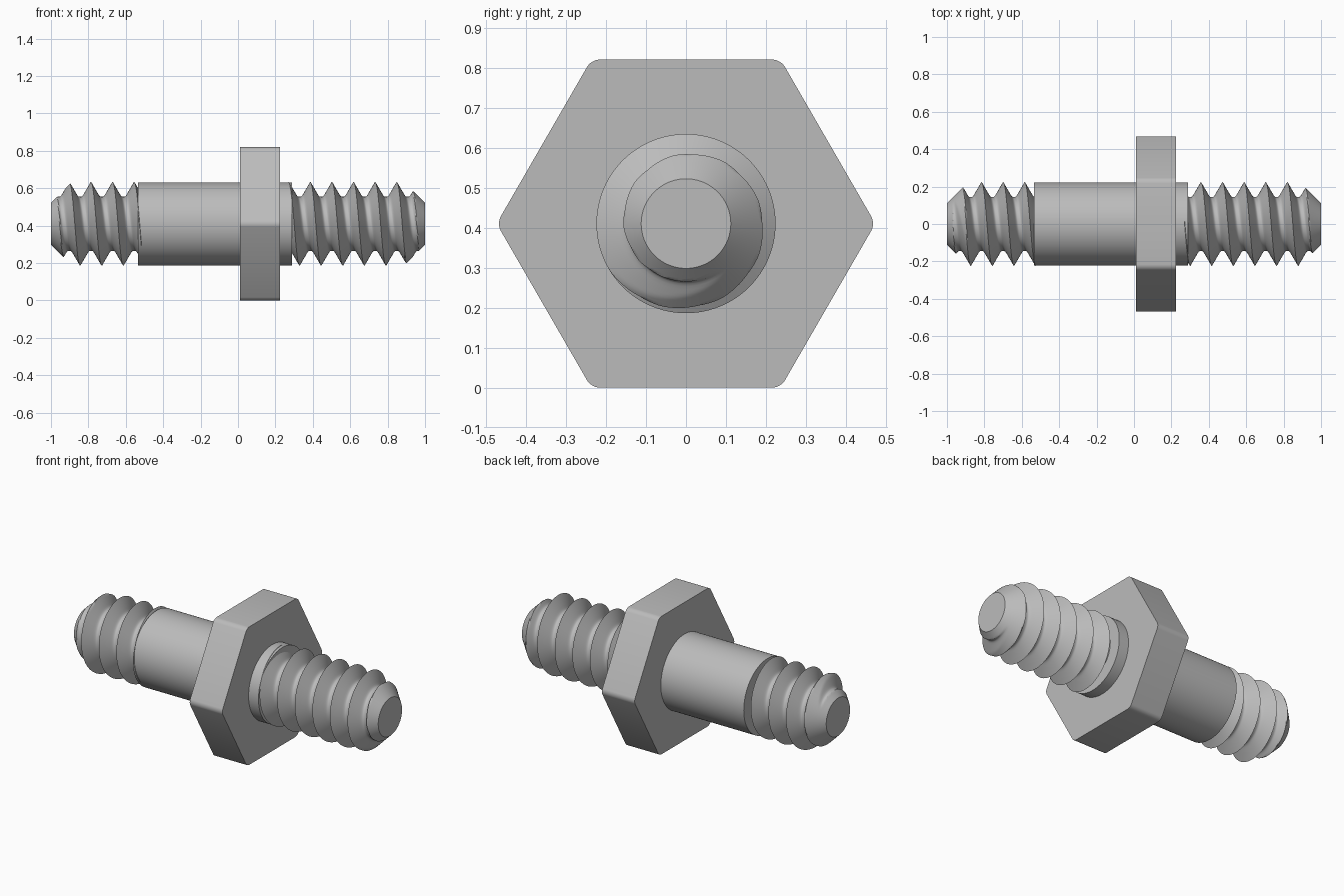
import bpy, bmesh, math
from mathutils import Matrix

cube = bpy.data.objects.get("Cube")
if cube:
    bpy.data.objects.remove(cube)

AXIS_Z = 0.41
PITCH = 0.1155
CREST, ROOT, TIP = 0.224, 0.145, 0.112
SEGS, STEPS = 96, 24

steel = bpy.data.materials.new("steel grey")
steel.use_nodes = True
steel.diffuse_color = (0.5, 0.5, 0.5, 1)
steel.node_tree.nodes["Principled BSDF"].inputs["Base Color"].default_value = (0.5, 0.5, 0.5, 1)


def finish(name, bm, angle=32):
    bmesh.ops.recalc_face_normals(bm, faces=bm.faces)
    mesh = bpy.data.meshes.new(name)
    bm.to_mesh(mesh)
    bm.free()
    mesh.materials.append(steel)
    obj = bpy.data.objects.new(name, mesh)
    obj.location.z = AXIS_Z
    bpy.context.collection.objects.link(obj)
    bpy.ops.object.select_all(action='DESELECT')
    obj.select_set(True)
    bpy.context.view_layer.objects.active = obj
    bpy.ops.object.shade_smooth_by_angle(angle=math.radians(angle))
    return obj


def prism(bm, radius, x0, x1, sides):
    # Capped prism lying along x, with a corner pointing to +y
    ring = [bm.verts.new((x0, radius * math.cos(a), radius * math.sin(a)))
            for a in (math.tau * i / sides for i in range(sides))]
    base = bm.faces.new(ring)
    ext = bmesh.ops.extrude_face_region(bm, geom=[base], use_keep_orig=True)
    moved = [g for g in ext["geom"] if isinstance(g, bmesh.types.BMVert)]
    bmesh.ops.translate(bm, verts=moved, vec=(x1 - x0, 0, 0))


def thread_radius(dist):
    # Straight flanks running into a rounded root
    flank = CREST - 1.75 * dist
    blend = 0.012
    h = max(blend - abs(flank - ROOT), 0) / blend
    return max(flank, ROOT) + h * h * blend / 4


def thread(name, inner, outer, crest_x):
    # Right-handed helix; crest_x is a crest position at the +y side
    lo, hi = min(inner, outer), max(inner, outer)
    first = math.floor((lo - crest_x) / PITCH) - 2
    last = math.ceil((hi - crest_x) / PITCH) + 2
    bm = bmesh.new()
    rows = []
    for i in range(first * STEPS, last * STEPS + 1):
        row = []
        for j in range(SEGS + 1):
            turn = j / SEGS
            x = min(max(crest_x + PITCH * (i / STEPS + turn), lo), hi)
            phase = (x - crest_x) / PITCH - turn
            r = thread_radius(abs(phase - round(phase)) * PITCH)
            r = min(r, TIP + abs(outer - x))        # tip chamfer
            a = math.tau * turn
            row.append(bm.verts.new((x, r * math.cos(a), r * math.sin(a))))
        rows.append(row)
    for a, b in zip(rows, rows[1:]):
        for j in range(SEGS):
            bm.faces.new((a[j], a[j + 1], b[j + 1], b[j]))
    bmesh.ops.remove_doubles(bm, verts=bm.verts, dist=0.0001)
    rim = [e for e in bm.edges if e.is_boundary]
    bmesh.ops.holes_fill(bm, edges=rim, sides=0)
    return finish(name, bm)


# Hexagonal flange with softened corners
bm = bmesh.new()
prism(bm, AXIS_Z / math.cos(math.pi / 6), 0.01, 0.225, 6)
long_edges = [e for e in bm.edges
              if abs(e.verts[0].co.x - e.verts[1].co.x) > 0.1]
bmesh.ops.bevel(bm, geom=long_edges, offset=0.02, segments=4,
                profile=0.5, affect='EDGES')
finish("hex_flange", bm)

# Plain cylindrical shank through the flange
bm = bmesh.new()
prism(bm, 0.222, -0.535, 0.29, 96)
finish("shank", bm)

# Threaded ends
thread("left_thread", 0.27, 1.0, 0.82)
thread("right_thread", -0.515, -1.0, -0.815)
